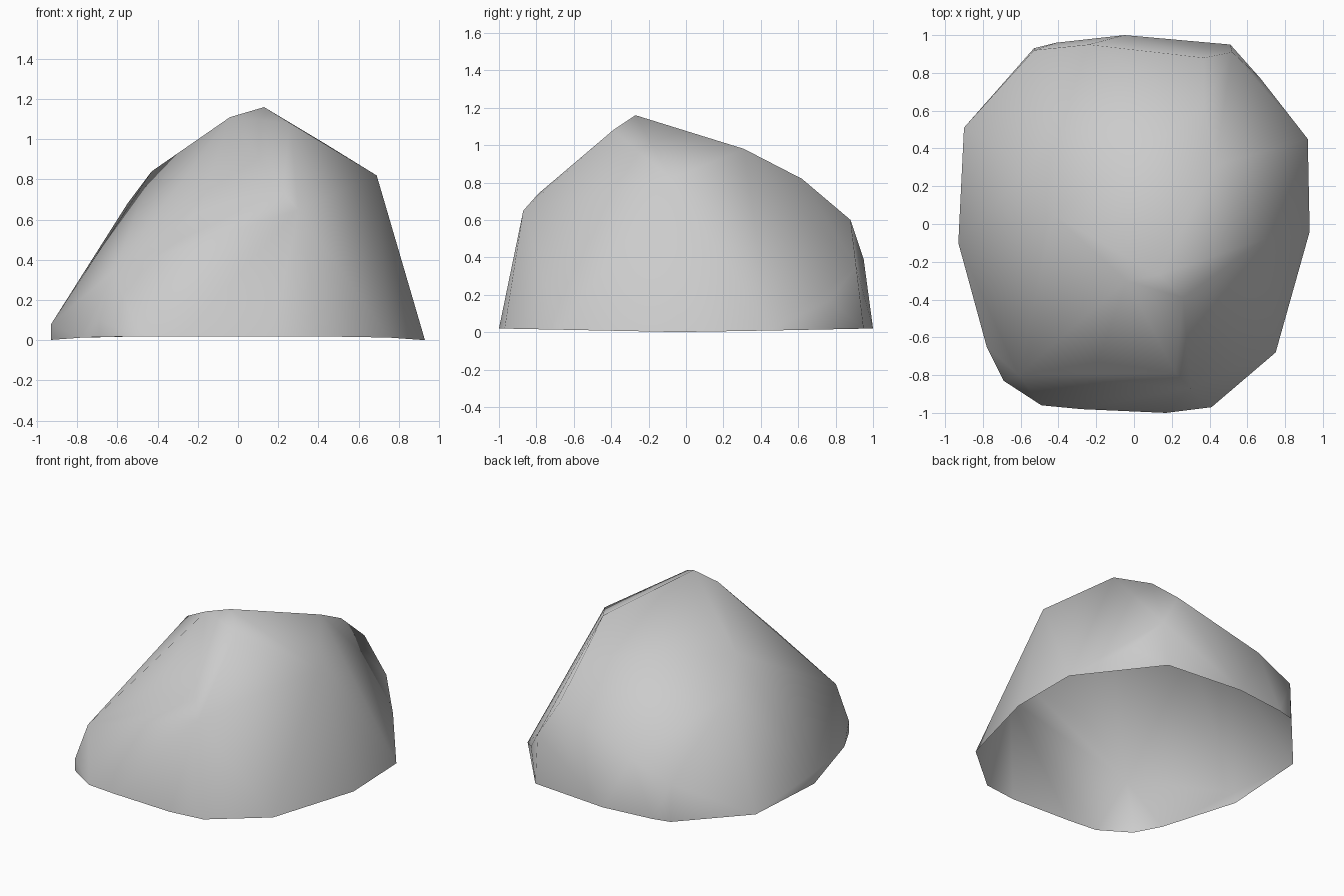
import bpy
import bmesh


def remove_default_cube():
    cube = bpy.data.objects.get("Cube")
    if cube:
        bpy.data.objects.remove(cube, do_unlink=True)


def flat_material(name, level):
    material = bpy.data.materials.new(name)
    material.use_nodes = True
    colour = (level, level, level, 1)
    material.diffuse_color = colour
    shader = material.node_tree.nodes["Principled BSDF"]
    shader.inputs["Base Color"].default_value = colour
    shader.inputs["Roughness"].default_value = 1
    return material


# Ground outline of the boulder, counted clockwise from the back corner
ground_outline = [
    (-.53, .93), (-.41, .96), (-.05, 1), (.51, .95), (.92, .45),
    (.93, -.04), (.75, -.68), (.41, -.97), (.17, -1), (-.28, -.98),
    (-.49, -.96), (-.69, -.83), (-.78, -.65), (-.93, -.1), (-.9, .51),
]

# Corners chipped out of the stone
summit = [(.13, -.27, 1.16), (-.04, -.3, 1.11), (.26, -.39, 1.08)]
shoulders = [(-.43, .05, .84), (-.55, .3, .68), (.43, .31, .98),
             (.69, -.08, .82), (.37, .62, .82)]
front_corners = [(.22, -.79, .74), (.3, -.87, .65), (-.19, -.73, .64),
                 (-.61, -.8, .35), (-.69, -.83, .1), (-.93, -.1, .08)]
back_corners = [(.37, .88, .6), (-.24, .95, .39), (.52, .91, .35),
                (-.53, .92, .28), (.67, .77, .17)]


def build_boulder(name, material):
    bm = bmesh.new()
    # The rim lifts slightly towards the front and back
    for x, y in ground_outline:
        bm.verts.new((x, y, .02 * abs(y)))
    for corner in summit + shoulders + front_corners + back_corners:
        bm.verts.new(corner)

    # Wrap the corners in a faceted skin and drop unused points
    bmesh.ops.convex_hull(bm, input=bm.verts[:])
    loose = [vert for vert in bm.verts if not vert.link_faces]
    bmesh.ops.delete(bm, geom=loose, context="VERTS")
    bmesh.ops.recalc_face_normals(bm, faces=bm.faces[:])

    # Leave the underside open
    bm.normal_update()
    underside = [face for face in bm.faces if face.normal.z < -.8]
    bmesh.ops.delete(bm, geom=underside, context="FACES")

    # Soft shading over the whole stone
    for face in bm.faces:
        face.smooth = True

    mesh = bpy.data.meshes.new(name)
    bm.to_mesh(mesh)
    bm.free()
    mesh.materials.append(material)
    boulder = bpy.data.objects.new(name, mesh)
    bpy.context.collection.objects.link(boulder)
    return boulder


remove_default_cube()
build_boulder("boulder", flat_material("stone_grey", .6))
